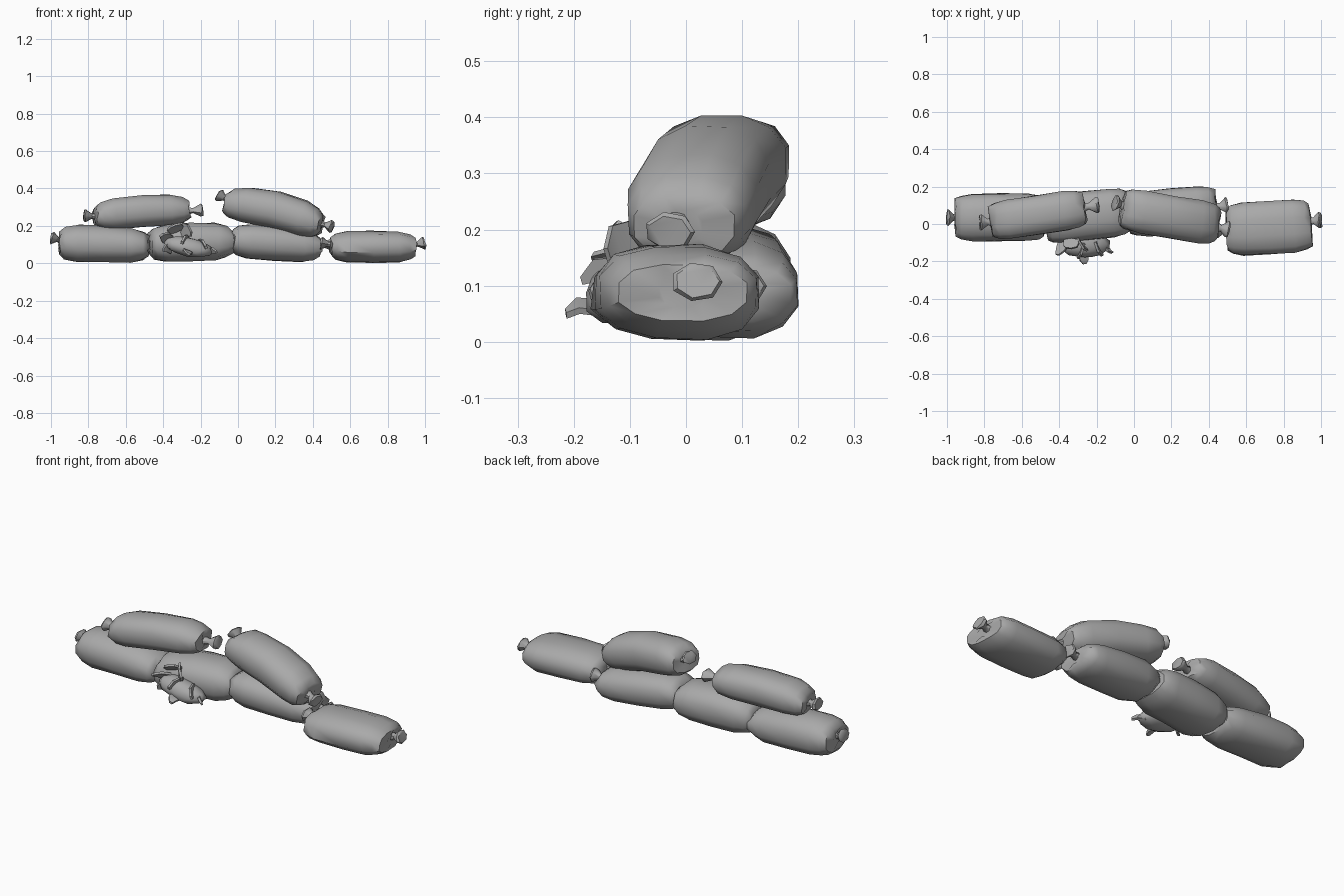
import bpy, bmesh, math, random
from mathutils import Vector

cube = bpy.data.objects.get("Cube")
if cube:
    bpy.data.objects.remove(cube, do_unlink=True)
random.seed(4)

cloth = bpy.data.materials.new("grey_cloth")
cloth.use_nodes = True
GREY = (0.4, 0.4, 0.4, 1)
cloth.diffuse_color = GREY
cloth.node_tree.nodes["Principled BSDF"].inputs["Base Color"].default_value = GREY


def finish(name, bm, angle=50):
    """Turn a bmesh into a shaded object."""
    bmesh.ops.recalc_face_normals(bm, faces=bm.faces[:])
    mesh = bpy.data.meshes.new(name)
    bm.to_mesh(mesh)
    bm.free()
    mesh.materials.append(cloth)
    obj = bpy.data.objects.new(name, mesh)
    bpy.context.collection.objects.link(obj)
    bpy.ops.object.select_all(action='DESELECT')
    obj.select_set(True)
    bpy.context.view_layer.objects.active = obj
    bpy.ops.object.shade_smooth_by_angle(angle=math.radians(angle))
    return obj


def loft(bm, rings):
    """Skin a list of vertex rings and close both ends."""
    n = len(rings[0])
    for r, s in zip(rings, rings[1:]):
        for i in range(n):
            j = (i + 1) % n
            bm.faces.new((r[i], r[j], s[j], s[i]))
    bm.faces.new(rings[0])
    bm.faces.new(rings[-1])


def spow(v, p):
    return math.copysign(abs(v) ** p, v)


# Position along the bag, width share, height share
BODY = [(0.0, 0.3, 0.3), (0.005, 0.8, 0.58), (0.07, 0.92, 0.82), (0.2, 1, 0.97),
        (0.5, 1, 1), (0.8, 1, 0.97), (0.93, 0.92, 0.8), (0.995, 0.8, 0.58), (1.0, 0.3, 0.3)]


def bag(name, start, end, width, height, bow=0.0, taper=0.0, sides=12):
    a, b = Vector(start), Vector(end)
    along = (b - a).normalized()
    side = Vector((0, 0, 1)).cross(along).normalized()
    up = along.cross(side)
    bm = bmesh.new()
    rings = []
    for t, w, h in BODY:
        c = a.lerp(b, t) + up * bow * math.sin(math.pi * t)
        hh = height * h * (1 + taper * (0.5 - t)) / 2
        ring = []
        for i in range(sides):
            ang = 2 * math.pi * (i + 0.5) / sides
            lump = random.uniform(0.97, 1.03)
            p = c + side * spow(math.cos(ang), 0.85) * width * w / 2 * lump \
                + up * spow(math.sin(ang), 0.8) * hh * lump
            p += along * random.uniform(-0.008, 0.008)
            p.z = max(p.z, 0.002)
            ring.append(bm.verts.new(p))
        rings.append(ring)
    loft(bm, rings)
    return finish(name, bm)


def knot(name, base, tip, sides=7):
    """Gathered neck that flares into a loose end."""
    a, b = Vector(base), Vector(tip)
    along = (b - a).normalized()
    side = Vector((0, 0, 1)).cross(along).normalized()
    up = along.cross(side)
    a -= along * 0.02
    bm = bmesh.new()
    rings = []
    for t, r in ((0, 0.03), (0.45, 0.016), (0.9, 0.042), (1.0, 0.036)):
        ring = []
        for i in range(sides):
            ang = 2 * math.pi * i / sides
            p = a.lerp(b, t) + (side * math.cos(ang) * 1.1 + up * math.sin(ang) * 0.85) * r
            ring.append(bm.verts.new(p + along * random.uniform(-0.005, 0.005) * t))
        rings.append(ring)
    loft(bm, rings)
    finish(name, bm)


# Bottom row of bags
bag("bottom_bag_far_right", (-0.955, 0.035, 0.108), (-0.475, 0.035, 0.09), 0.26, 0.2, 0.003, 0.15)
bag("torn_bag", (-0.475, 0.02, 0.1), (-0.03, 0.07, 0.115), 0.27, 0.21, 0.006)
bag("bottom_bag_middle", (-0.035, 0.045, 0.125), (0.44, 0.09, 0.085), 0.25, 0.19, 0.0, 0.15)
bag("bottom_bag_far_left", (0.495, -0.03, 0.088), (0.945, -0.005, 0.088), 0.29, 0.175)

# Upper bags
bag("upper_bag_right", (-0.765, 0.012, 0.25), (-0.265, 0.085, 0.285), 0.215, 0.175, 0.012)
bag("upper_bag_left", (-0.065, 0.085, 0.325), (0.445, -0.005, 0.205), 0.235, 0.2, 0.022)

# Tied ends
knot("bottom_far_right_knot", (-0.955, 0.035, 0.125), (-1.0, 0.035, 0.137))
knot("bottom_middle_knot", (0.44, 0.09, 0.095), (0.505, 0.1, 0.1))
knot("bottom_far_left_inner_knot", (0.495, -0.03, 0.1), (0.44, -0.03, 0.108))
knot("bottom_far_left_outer_knot", (0.945, 0.015, 0.1), (1.0, 0.02, 0.108))
knot("upper_right_outer_knot", (-0.765, 0.012, 0.25), (-0.825, 0.01, 0.255))
knot("upper_right_inner_knot", (-0.265, 0.09, 0.28), (-0.19, 0.1, 0.285))
knot("upper_left_inner_knot", (-0.06, 0.1, 0.34), (-0.105, 0.115, 0.365))
knot("upper_left_outer_knot", (0.45, -0.02, 0.21), (0.505, -0.03, 0.195))

# Sand spilling out of the tear
bm = bmesh.new()
bmesh.ops.create_icosphere(bm, subdivisions=2, radius=1)
for v in bm.verts:
    k = random.uniform(0.93, 1.05)
    x, y, z = v.co * k
    v.co = (-0.265 + 0.14 * x, -0.11 + 0.07 * y - 0.02 * max(0, -z),
            0.088 + 0.052 * z - 0.025 * x)
finish("spilled_sand", bm)


def flap(name, root, tip, width):
    """Thin curled scrap of cloth along the tear."""
    a, b = Vector(root), Vector(tip)
    side = (b - a).cross(Vector((0, 1, 0.3))).normalized()
    thick = side.cross(b - a).normalized() * 0.006
    curl = Vector((0, -0.012, 0.01))
    bm = bmesh.new()
    rings = []
    for t, w in ((0, 1), (0.55, 0.8), (1, 0.3)):
        c = a.lerp(b, t) + curl * math.sin(math.pi * t)
        s = side * width * w / 2
        rings.append([bm.verts.new(c + p) for p in (s + thick, thick - s, -s - thick, s - thick)])
    loft(bm, rings)
    finish(name, bm, 40)


FLAPS = [((-0.37, -0.08, 0.12), (-0.41, -0.165, 0.15), 0.07),
         ((-0.33, -0.08, 0.17), (-0.35, -0.13, 0.2), 0.1),
         ((-0.3, -0.08, 0.18), (-0.25, -0.14, 0.155), 0.08),
         ((-0.27, -0.1, 0.13), (-0.3, -0.185, 0.11), 0.05),
         ((-0.2, -0.09, 0.1), (-0.17, -0.17, 0.085), 0.06),
         ((-0.16, -0.1, 0.06), (-0.115, -0.155, 0.06), 0.04),
         ((-0.27, -0.14, 0.06), (-0.265, -0.214, 0.05), 0.06),
         ((-0.36, -0.1, 0.08), (-0.4, -0.14, 0.07), 0.06)]
for n, (root, tip, width) in enumerate(FLAPS):
    flap(f"torn_flap_{n + 1}", root, tip, width)
